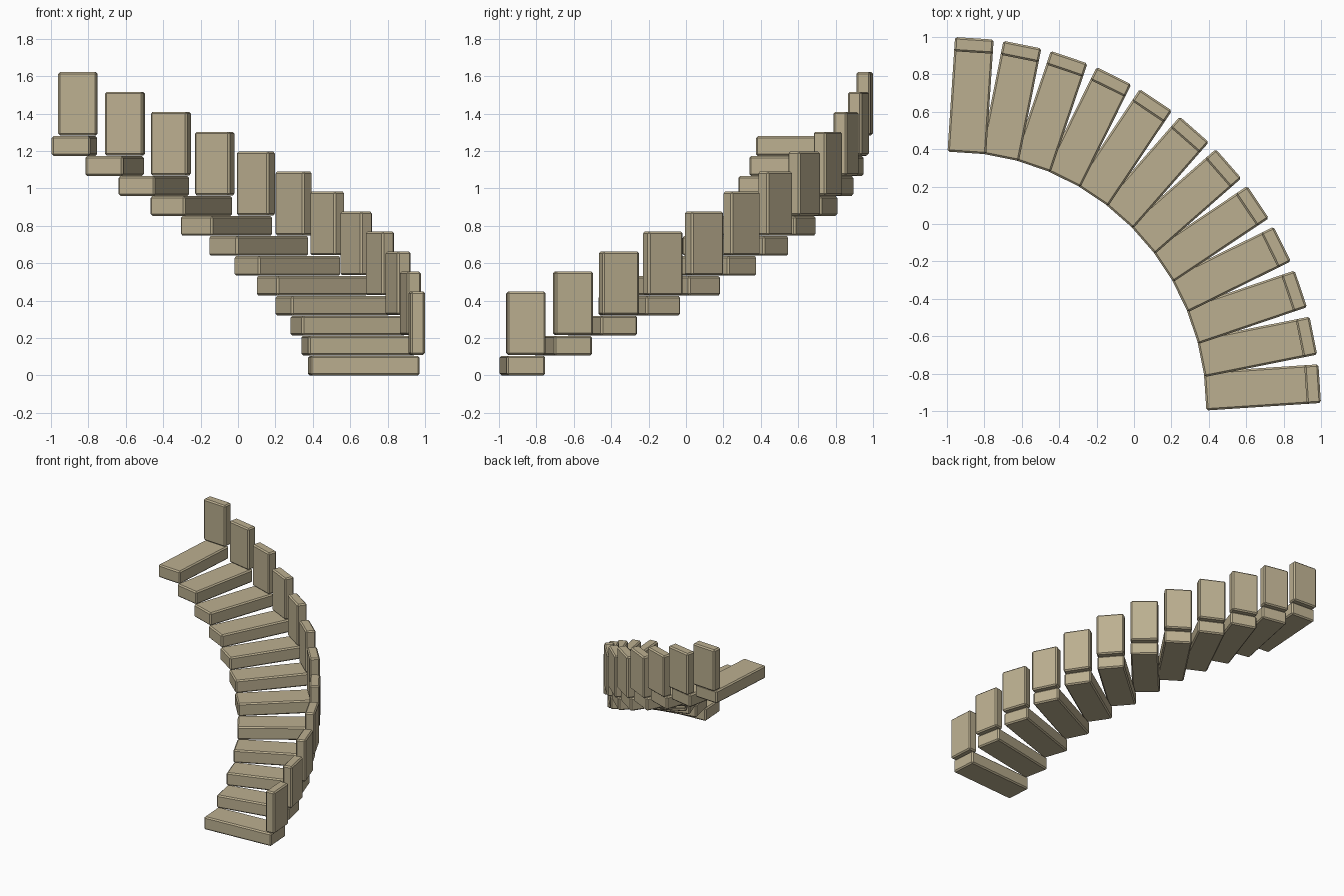
import bpy, bmesh
from math import radians
from mathutils import Matrix

if "Cube" in bpy.data.objects:
    bpy.data.objects.remove(bpy.data.objects["Cube"])

STEPS = 12
CENTRE = -0.983        # arc centre lies on the x = y line
RISE = 0.1067
WIDTH = 0.207


def bevelled_block(name, r0, r1, z0, z1, angle):
    """Box reaching from radius r0 to r1, turned about the arc centre."""
    bm = bmesh.new()
    bmesh.ops.create_cube(bm, size=1)
    bm.transform(Matrix.Translation(((r0 + r1) / 2, 0, (z0 + z1) / 2))
                 @ Matrix.Diagonal((r1 - r0, WIDTH, z1 - z0, 1)))
    bmesh.ops.bevel(bm, geom=bm.edges[:], offset=0.01, segments=1,
                    affect='EDGES', profile=0.5)
    bm.transform(Matrix.Translation((CENTRE, CENTRE, 0))
                 @ Matrix.Rotation(angle, 4, 'Z'))
    bmesh.ops.recalc_face_normals(bm, faces=bm.faces[:])
    mesh = bpy.data.meshes.new(name)
    bm.to_mesh(mesh)
    bm.free()
    ob = bpy.data.objects.new(name, mesh)
    bpy.context.collection.objects.link(ob)
    ob.data.materials.append(stone)


stone = bpy.data.materials.new("stone")
stone.diffuse_color = (0.50, 0.43, 0.28, 1)
stone.use_nodes = True
stone.node_tree.nodes["Principled BSDF"].inputs["Base Color"].default_value = stone.diffuse_color

# Quarter-turn flight: a tread and an outer parapet block for each step
for i in range(STEPS):
    a = radians(90 / STEPS * (i + 0.5))
    z = i * RISE
    bevelled_block(f"tread_{i + 1}", 1.366, 1.952, z, z + 0.105, a)
    bevelled_block(f"parapet_block_{i + 1}", 1.904, 1.980, z + 0.109, z + 0.449, a)
